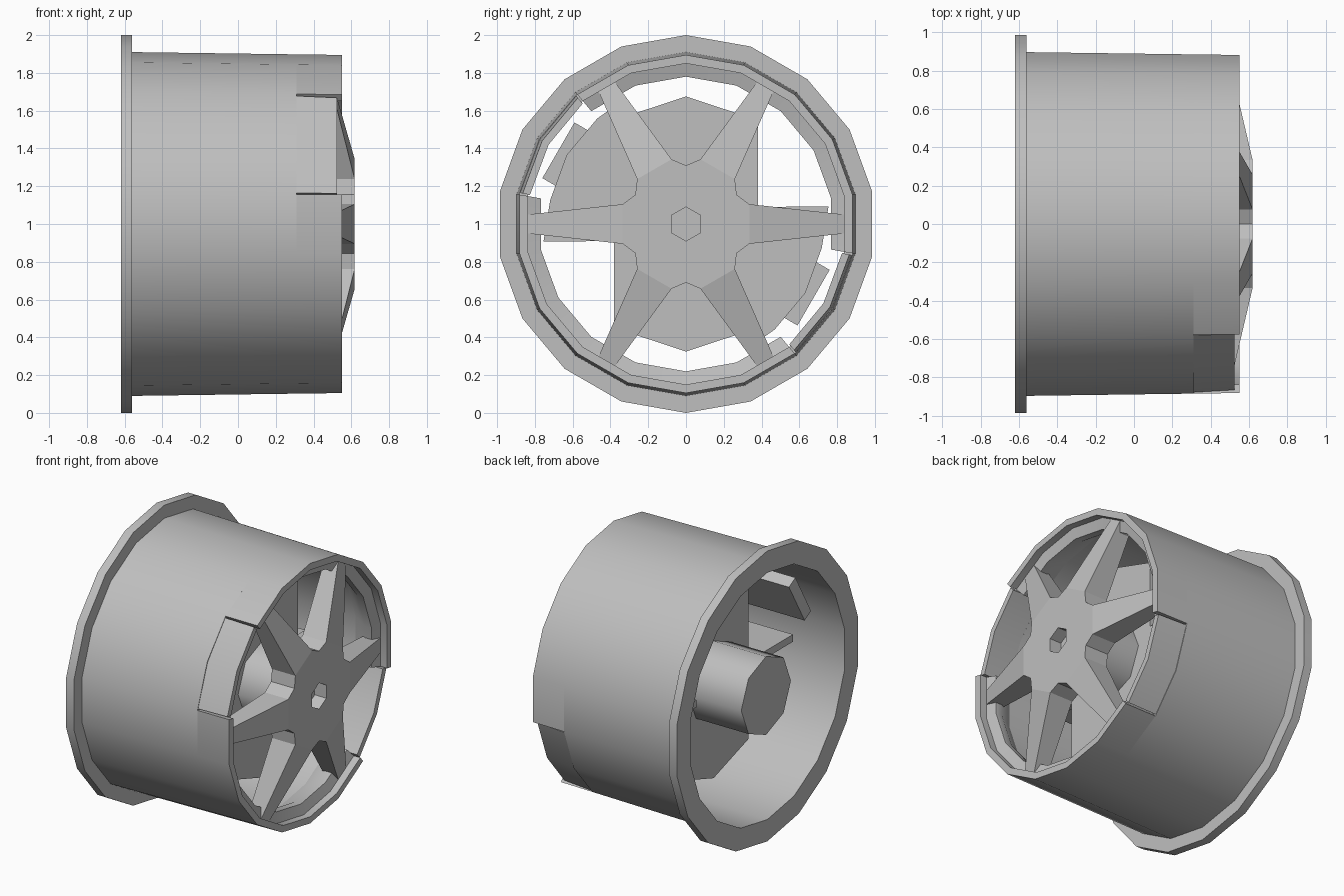
import bpy, bmesh
from math import sin, cos, radians

cube = bpy.data.objects.get("Cube")
if cube:
    bpy.data.objects.remove(cube, do_unlink=True)

grey = bpy.data.materials.new("plain_grey")
grey.use_nodes = True
colour = (0.52, 0.52, 0.52, 1)
grey.diffuse_color = colour
grey.node_tree.nodes["Principled BSDF"].inputs["Base Color"].default_value = colour


def polar(r, deg):
    """Point (y, z) on a circle, measured from the top towards -y."""
    return (-r * sin(radians(deg)), r * cos(radians(deg)))


def finish(name, bm, smooth=30):
    bmesh.ops.recalc_face_normals(bm, faces=bm.faces)
    mesh = bpy.data.meshes.new(name)
    bm.to_mesh(mesh)
    bm.free()
    mesh.materials.append(grey)
    ob = bpy.data.objects.new(name, mesh)
    ob.location.z = 1
    bpy.context.collection.objects.link(ob)
    bpy.ops.object.select_all(action="DESELECT")
    ob.select_set(True)
    bpy.context.view_layer.objects.active = ob
    if smooth:
        bpy.ops.object.shade_smooth_by_angle(angle=radians(smooth))
    return ob


def revolve(name, profile, angles, full=False):
    """Sweep a closed (x, radius) profile around the x axis."""
    bm = bmesh.new()
    rings = [[bm.verts.new((x, *polar(r, a))) for x, r in profile] for a in angles]
    n = len(profile)
    for a, b in zip(rings, rings[1:] + rings[:1] if full else rings[1:]):
        for i in range(n):
            j = (i + 1) % n
            bm.faces.new((a[i], a[j], b[j], b[i]))
    if not full:
        bm.faces.new(rings[0])
        bm.faces.new(rings[-1])
    return finish(name, bm)


def prism(name, outline, x0, x1, smooth=0, turn=1):
    """Extrude a (y, z) outline along x; turn=-1 gives the half-turned copy."""
    bm = bmesh.new()
    ends = [[bm.verts.new((x, turn * y, turn * z)) for y, z in outline] for x in (x0, x1)]
    bm.faces.new(ends[0])
    bm.faces.new(ends[1])
    for i in range(len(outline)):
        j = (i + 1) % len(outline)
        bm.faces.new((ends[0][i], ends[0][j], ends[1][j], ends[1][i]))
    return finish(name, bm, smooth)


# Barrel with its rear flange
revolve("barrel", [(-0.62, 0.85), (-0.62, 1), (-0.56, 1), (-0.56, 0.91),
                   (0.31, 0.898), (0.31, 0.85)], range(0, 360, 20), True)

# Front rim in two arcs, with a recessed panel in each gap between them
lip = [(0.31, 0.898), (0.55, 0.895), (0.55, 0.85), (0.5, 0.85),
       (0.48, 0.78), (0.43, 0.78), (0.31, 0.85)]
panel = [(0.31, 0.893), (0.525, 0.88), (0.525, 0.84), (0.31, 0.85)]
for side, start in (("right", 0), ("left", 180)):
    revolve("front_rim_" + side, lip, range(start + 80, start + 221, 20))
    revolve("rim_panel_" + side, panel, [start + a for a in (40.6, 60, 79.4)])

# Six tapered spokes around a flat centre
bm = bmesh.new()
front, back = [], []
for k in range(6):
    a = radians(60 * k)

    def place(x, along, across):
        return bm.verts.new((x, along * cos(a) - across * sin(a),
                             along * sin(a) + across * cos(a)))

    sides = []
    for x_base, x_tip, ring in ((0.618, 0.5, front), (0.44, 0.4, back)):
        b0, b1 = place(x_base, 0.335, -0.105), place(x_base, 0.335, 0.105)
        t0, t1 = place(x_tip, 0.84, -0.05), place(x_tip, 0.84, 0.05)
        mid = place(x_base, 0.31 * cos(radians(30)), 0.31 * sin(radians(30)))
        bm.faces.new((b0, t0, t1, b1))
        ring += [b0, b1, mid]
        sides.append((b0, t0, t1, b1))
    for i in range(3):
        f, r = sides
        bm.faces.new((f[i], f[i + 1], r[i + 1], r[i]))
bm.faces.new(front)
bm.faces.new(back)
for i in range(18):
    if i % 3:
        j = (i + 1) % 18
        bm.faces.new((front[i], front[j], back[j], back[i]))
spokes = finish("spokes", bm, 0)

# Hexagonal socket in the centre
cutter = prism("socket_cutter", [polar(0.09, a) for a in range(0, 360, 60)], 0.53, 0.7)
cutter.hide_render = True
cutter.hide_viewport = True
cut = spokes.modifiers.new("socket", "BOOLEAN")
cut.object = cutter
cut.operation = "DIFFERENCE"
cut.solver = "EXACT"

# Rear axle boss
prism("axle_boss", [polar(0.27, a) for a in range(0, 360, 45)], -0.61, 0.46, 50)

# Central carrier behind the spokes
prism("carrier", [(0, 0.675), (-0.38, 0.55), (-0.38, -0.55),
                  (0, -0.675), (0.38, -0.55), (0.38, 0.55)], -0.21, 0.19)

# Side wings, each with a shelf and an outer pad, repeated by a half turn
wing = [(-0.3, -0.09), (-0.3, 0.5)] + [polar(0.73, a) for a in (30, 40, 60, 80)]
wing.append(polar(0.76, 97))
c, s = cos(radians(60)), sin(radians(60))
pad = [(-s * r - c * t, c * r - s * t)
       for r, t in ((0.7, -0.17), (0.78, -0.17), (0.78, 0.17), (0.7, 0.17))]
for side, turn in (("right", 1), ("left", -1)):
    prism("wing_" + side, wing, 0.1, 0.189, 0, turn)
    prism("shelf_" + side, [(-0.75, 0), (-0.75, 0.05), (-0.3, 0.05), (-0.3, 0)],
          -0.29, 0.15, 0, turn)
    prism("pad_" + side, pad, -0.42, 0.15, 0, turn)
